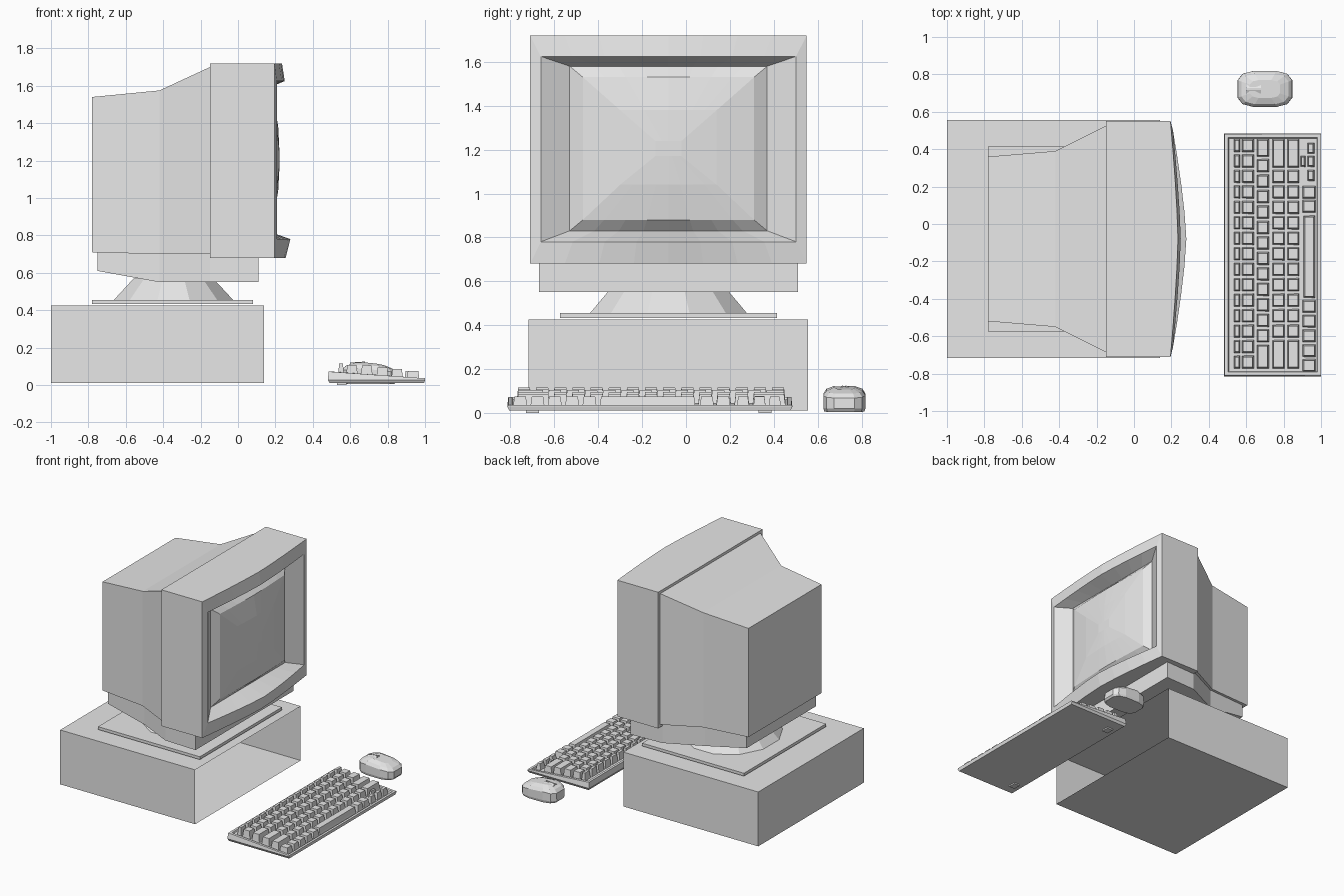
import bpy, bmesh, math

cube = bpy.data.objects.get("Cube")
if cube:
    bpy.data.objects.remove(cube, do_unlink=True)

grey = bpy.data.materials.new("plain_grey")
grey.use_nodes = True
COLOUR = (0.8, 0.8, 0.8, 1)
grey.diffuse_color = COLOUR
grey.node_tree.nodes["Principled BSDF"].inputs["Base Color"].default_value = COLOUR

CY = -0.08  # centre line of the desktop unit and monitor


def finish(name, bm):
    bmesh.ops.recalc_face_normals(bm, faces=bm.faces)
    mesh = bpy.data.meshes.new(name)
    bm.to_mesh(mesh)
    bm.free()
    mesh.materials.append(grey)
    obj = bpy.data.objects.new(name, mesh)
    bpy.context.collection.objects.link(obj)
    return obj


def add_loft(bm, rings, first=True, last=True):
    """Bridge rings of equal length and cap the ends."""
    loops = [[bm.verts.new(p) for p in ring] for ring in rings]
    for a, b in zip(loops, loops[1:]):
        for i in range(len(a)):
            j = (i + 1) % len(a)
            bm.faces.new((a[i], a[j], b[j], b[i]))
    if first:
        bm.faces.new(loops[0][::-1])
    if last:
        bm.faces.new(loops[-1])


def loft(name, rings, first=True, last=True):
    bm = bmesh.new()
    add_loft(bm, rings, first, last)
    return finish(name, bm)


def section(x, half, low, high):
    """Upright rectangle across the monitor at depth x."""
    return [(x, CY - half, low), (x, CY + half, low),
            (x, CY + half, high), (x, CY - half, high)]


def slab(x0, x1, y0, y1, z):
    return [(x0, y0, z), (x1, y0, z), (x1, y1, z), (x0, y1, z)]


# Desktop unit, a thin shell with an open front
loft("desktop_case", [section(-1, 0.637, 0.01, 0.425),
                      section(0.14, 0.637, 0.01, 0.425)], last=False)

# Swivel stand
loft("stand_plate", [slab(-0.78, 0.08, -0.575, 0.415, z) for z in (0.433, 0.455)])


def oval(rx, ry, z, sides=12):
    turn = [math.tau * (i + 0.5) / sides for i in range(sides)]
    return [(-0.345 + rx * math.cos(t), CY + ry * math.sin(t), z) for t in turn]


loft("stand_neck", [oval(0.33, 0.37, 0.455), oval(0.22, 0.27, 0.57)])

# Monitor housing behind the bezel
loft("monitor_skirt", [section(-0.75, 0.42, 0.61, 0.72),
                       section(-0.42, 0.45, 0.55, 0.72),
                       section(-0.15, 0.58, 0.55, 0.72),
                       section(0.11, 0.59, 0.55, 0.70)])
loft("monitor_back", [section(-0.78, 0.44, 0.71, 1.54),
                      section(-0.42, 0.47, 0.70, 1.575),
                      section(-0.15, 0.605, 0.70, 1.70)])

# Bezel with a bowed front, and the domed screen inside it
STEPS = [i / 4 - 1 for i in range(9)]


def bowed(x, half, low, high, bow_low=0, bow_high=0):
    def edge(u, z, bow):
        return (x + bow * (1 - abs(u) ** 1.4), CY + half * u, z)
    return ([edge(u, low, bow_low) for u in STEPS] +
            [edge(u, high, bow_high) for u in reversed(STEPS)])


opening = bowed(0.14, 0.45, 0.83, 1.58)
loft("bezel", [bowed(-0.15, 0.63, 0.68, 1.72),
               bowed(0.195, 0.63, 0.68, 1.72, 0.06, 0.04),
               bowed(0.208, 0.582, 0.78, 1.625, 0.072, 0.042),
               opening], last=False)
loft("screen", [opening,
                bowed(0.175, 0.39, 0.88, 1.53, 0.015, 0.015),
                bowed(0.205, 0.22, 1.04, 1.38, 0.01, 0.01),
                bowed(0.222, 0.06, 1.17, 1.24)], first=False)

# Keyboard tray: a side profile with a raised rim round a sunken deck
def tray_ring(inset, lift):
    x0, x1, y0, y1 = 0.485 + inset, 1 - inset, -0.81 + inset, 0.48 - inset
    back, front = 0.072 + lift, 0.036 + lift
    return [(x0, y0, back), (x1, y0, front), (x1, y1, front), (x0, y1, back)]


loft("keyboard_tray", [slab(0.49, 0.995, -0.805, 0.475, 0.01),
                       slab(0.48, 1.0, -0.815, 0.485, 0.028),
                       tray_ring(0, 0), tray_ring(0.018, 0),
                       tray_ring(0.022, -0.012)])

bm = bmesh.new()
for y in (-0.7, 0.36):
    add_loft(bm, [slab(0.53, 0.58, y - 0.03, y + 0.03, z) for z in (0, 0.012)])
finish("keyboard_feet", bm)

# Keys: each row is its x span, top height and key widths from +y to -y
PITCH = 0.0827
ROWS = [
    ("function_keys", 0.533, 0.569, 0.115, [1] * 15),
    ("number_keys", 0.576, 0.642, 0.108, [1] * 15),
    ("upper_letter_keys", 0.655, 0.722, 0.104, [1.3] + [1] * 12 + [1.7]),
    ("middle_letter_keys", 0.738, 0.806, 0.095, [2] + [1] * 11 + [2]),
    ("lower_letter_keys", 0.818, 0.884, 0.086, [2] + [1] * 11 + [2]),
]


def add_key(bm, x0, x1, y0, y1, top):
    t = 0.008
    floor = 0.066 - 0.07 * (x0 - 0.5)
    add_loft(bm, [slab(x0, x1, y0, y1, floor - 0.015),
                  slab(x0 + 0.003, x1 - 0.003, y0 + 0.003, y1 - 0.003, floor),
                  slab(x0 + t, x1 - t, y0 + t, y1 - t, top)])


for name, x0, x1, top, widths in ROWS:
    bm = bmesh.new()
    y = 0.455
    for w in widths:
        add_key(bm, x0, x1, y - w * PITCH + 0.012, y, top)
        y -= w * PITCH
    finish(name, bm)

# Front row: cursor keys, modifier keys and the long space bar
bm = bmesh.new()
for y in (0.405, 0.335, 0.26):
    add_key(bm, 0.925, 0.965, y - 0.03, y + 0.03, 0.074)
add_key(bm, 0.888, 0.918, 0.305, 0.365, 0.076)
for y in [0.17, 0.095] + [-0.44 - 0.079 * i for i in range(5)]:
    add_key(bm, 0.9, 0.972, y - 0.034, y + 0.034, 0.074)
finish("front_row_keys", bm)
bm = bmesh.new()
add_key(bm, 0.905, 0.968, -0.395, 0.045, 0.074)
finish("space_bar", bm)

# Mouse: a rounded block that slopes down towards +x
MX, MY = 0.7, 0.722


def mouse_height(x, z):
    return z * (1 - max(0, x - MX) * 1.6 - max(0, 0.64 - x) * 1.2)


def mouse_ring(scale_x, scale_y, z):
    ring = []
    for i in range(12):
        a = math.tau * (i + 0.5) / 12
        c, s = math.cos(a), math.sin(a)
        x = MX + 0.15 * scale_x * math.copysign(abs(c) ** 0.65, c)
        y = MY + 0.098 * scale_y * math.copysign(abs(s) ** 0.55, s)
        ring.append((x, y, mouse_height(x, z)))
    return ring


loft("mouse_body", [mouse_ring(0.93, 0.95, 0.006), mouse_ring(1, 1, 0.025),
                    mouse_ring(0.99, 1, 0.088), mouse_ring(0.86, 0.85, 0.11),
                    mouse_ring(0.55, 0.5, 0.122)])

# Mouse buttons, thin plates following the slope
bm = bmesh.new()
for y0, y1 in ((0.655, 0.716), (0.728, 0.79)):
    plate = slab(0.6, 0.68, y0, y1, 0)
    add_loft(bm, [[(x, y, mouse_height(x, 0.122 - 6 * (y - MY) ** 2) + dz)
                   for x, y, _ in plate] for dz in (-0.004, 0.004)])
finish("mouse_buttons", bm)
